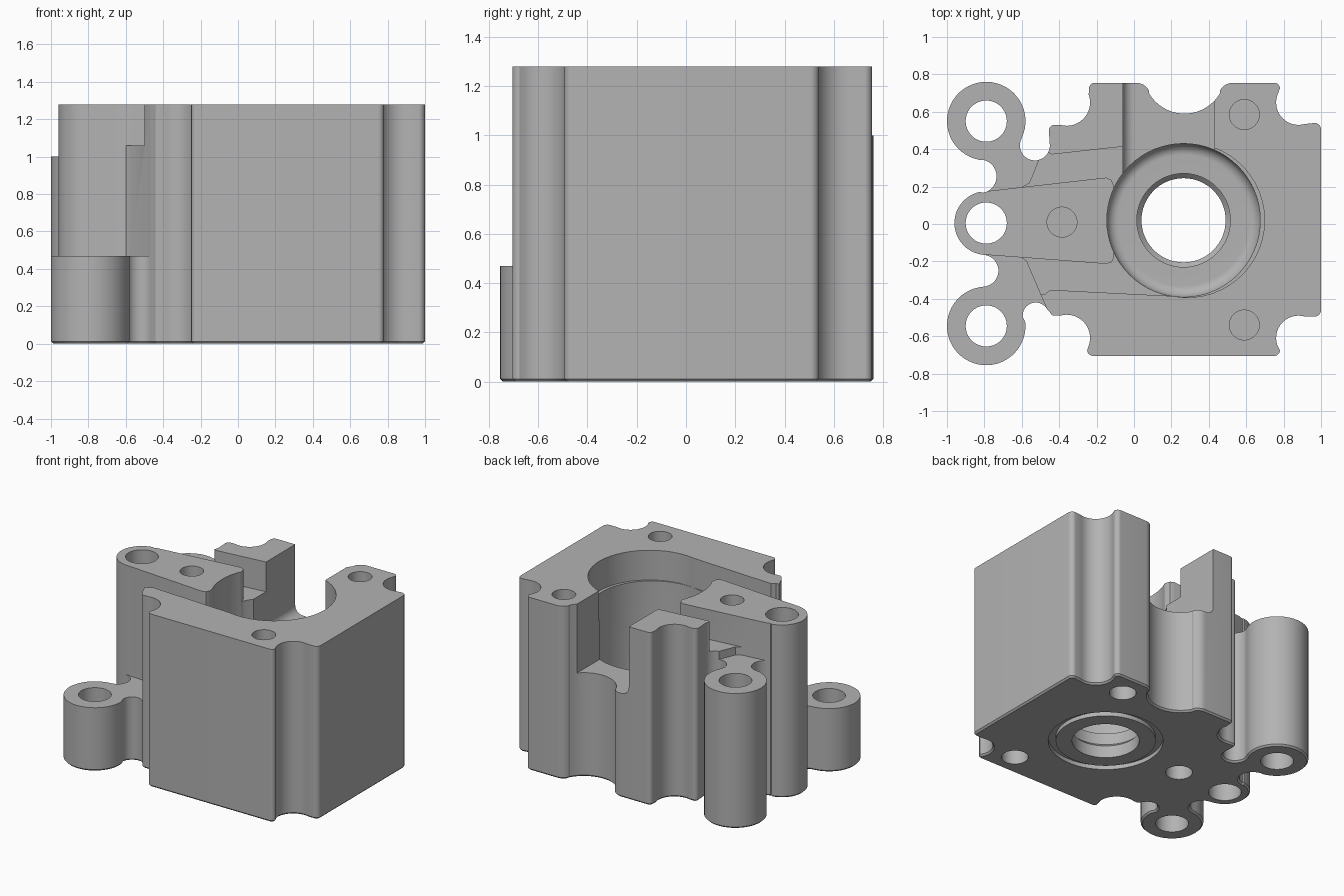
import bpy, bmesh
from math import cos, sin, radians, pi
from mathutils import Vector

cube = bpy.data.objects.get("Cube")
if cube:
    bpy.data.objects.remove(cube)

TOP = 1.28
BORE = (0.265, 0.02)
LUGS = [(-0.79, 0.55), (-0.79, 0.005), (-0.79, -0.545)]
BOLTS = [(0.59, 0.585), (0.59, -0.54), (-0.385, 0.01)]

metal = bpy.data.materials.new("plain grey metal")
metal.use_nodes = True
metal.diffuse_color = (0.45, 0.45, 0.45, 1)
metal.node_tree.nodes["Principled BSDF"].inputs["Base Color"].default_value = (0.45, 0.45, 0.45, 1)


def arc(cx, cy, r, a0, a1):
    n = max(4, int(abs(a1 - a0) / 7))
    angles = [radians(a0 + (a1 - a0) * i / n) for i in range(n + 1)]
    return [(cx + r * cos(a), cy + r * sin(a)) for a in angles]


def finish(name, bm):
    bmesh.ops.recalc_face_normals(bm, faces=bm.faces)
    mesh = bpy.data.meshes.new(name)
    bm.to_mesh(mesh)
    bm.free()
    mesh.materials.append(metal)
    obj = bpy.data.objects.new(name, mesh)
    bpy.context.collection.objects.link(obj)
    return obj


def prism(name, outline, low, high, axis="z", bevel=0):
    """Extrude an outline along z, or an xz profile along y."""
    bm = bmesh.new()
    place = (lambda p: (p[0], p[1], low)) if axis == "z" else (lambda p: (p[0], low, p[1]))
    face = bm.faces.new([bm.verts.new(place(p)) for p in outline])
    base_edges = list(face.edges)
    move = Vector((0, 0, high - low)) if axis == "z" else Vector((0, high - low, 0))
    new = bmesh.ops.extrude_face_region(bm, geom=[face], use_keep_orig=True)["geom"]
    bmesh.ops.translate(bm, verts=[v for v in new if isinstance(v, bmesh.types.BMVert)], vec=move)
    bmesh.ops.recalc_face_normals(bm, faces=bm.faces)
    if bevel:
        bmesh.ops.bevel(bm, geom=base_edges, offset=bevel, segments=1,
                        affect="EDGES", clamp_overlap=False)
    return finish(name, bm)


def lathe(name, centre, profile):
    """Spin a closed (radius, z) profile about a vertical axis."""
    bm = bmesh.new()
    x, y = centre
    verts = [bm.verts.new((x + r, y, z)) for r, z in profile]
    edges = [bm.edges.new((v, verts[i - 1])) for i, v in enumerate(verts)]
    bmesh.ops.spin(bm, geom=verts + edges, cent=(x, y, 0), axis=(0, 0, 1),
                   angle=2 * pi, steps=64, use_duplicate=False)
    bmesh.ops.remove_doubles(bm, verts=bm.verts, dist=1e-5)
    bmesh.ops.dissolve_degenerate(bm, edges=bm.edges, dist=1e-5)
    return finish(name, bm)


def hole(name, centre, r, low, high):
    return prism(name, arc(*centre, r, 0, 352.5), low, high)


# Block outline, anticlockwise: scalloped corners, rear scallop, three lugs
outline = (
    arc(-0.36, -0.61, 0.125, 105, -20) + arc(-0.22, -0.675, 0.03, 180, 270)
    + arc(0.75, -0.675, 0.03, 270, 360) + arc(0.88, -0.61, 0.12, 200, 75)
    + arc(0.965, -0.46, 0.035, 270, 360) + arc(0.965, 0.505, 0.035, 0, 90)
    + arc(0.88, 0.65, 0.12, -75, -200) + arc(0.75, 0.725, 0.03, 0, 90)
    + arc(0.53, 0.675, 0.08, 90, 150) + arc(0.27, 0.81, 0.22, -30, -150)
    + arc(0.01, 0.675, 0.08, 30, 90) + arc(-0.21, 0.725, 0.03, 90, 180)
    + arc(-0.36, 0.65, 0.125, 20, -105) + arc(-0.425, 0.50, 0.03, 90, 180)
    + arc(-0.53, 0.42, 0.08, 10, -195) + arc(*LUGS[0], 0.21, -25, 260)
    + arc(-0.825, 0.255, 0.09, 80, -80) + arc(*LUGS[1], 0.17, 100, 260)
    + arc(-0.81, -0.25, 0.085, 80, -80) + arc(*LUGS[2], 0.21, 100, 365)
    + arc(-0.525, -0.49, 0.07, 185, 25) + arc(-0.425, -0.465, 0.025, 200, 270))
block = prism("pump_block", outline, 0, TOP, bevel=0.012)

cutters = []

# Stepped-down webs around the front and rear lugs
cutters.append(prism("front_web_cut", [
    (-1.1, -0.165), (-0.79, -0.165), (-0.6, -0.179), (-0.575, -0.2),
    (-0.455, -0.48), (-0.455, -0.9), (-1.1, -0.9)], 0.47, 1.5))
cutters.append(prism("rear_web_cut", [
    (-1.1, 0.175), (-0.79, 0.175), (-0.6, 0.197), (-0.56, 0.22),
    (-0.457, 0.47), (-0.457, 0.9), (-1.1, 0.9)], 1.0, 1.5))

# Slots on either side of the central arm
cutters.append(prism("front_slot_cut", [
    (-0.6, -0.179), (-0.15, -0.213), (-0.12, -0.205), (-0.107, -0.18), (-0.107, 0),
    (0.2, 0), (0.2, -0.385), (-0.45, -0.352), (-0.475, -0.375), (-0.6, -0.375)], 1.06, 1.5))
cutters.append(prism("rear_slot_cut", [
    (-0.6, 0.197), (-0.15, 0.248), (-0.12, 0.235), (-0.107, 0.2), (-0.107, 0),
    (0.2, 0), (0.2, 0.415), (-0.05, 0.415), (-0.44, 0.372), (-0.475, 0.39),
    (-0.6, 0.39)], 1.06, 1.5))

# Main bore with rounded floor and a stepped shaft hole
cutters.append(lathe("bore_cut", BORE, [
    (0, -0.1), (0.225, -0.1), (0.225, 0.09), (0.25, 0.115), (0.25, 0.2)]
    + arc(0.35, 0.26, 0.06, -90, 0) + [(0.41, 1.5), (0, 1.5)]))
cutters.append(hole("counterbore_cut", (0.285, 0.02), 0.413, 1.06, 1.5))

# Rear channel with one filleted floor corner
cutters.append(prism("channel_cut", [(-0.06, 1.5)] + arc(0, 0.83, 0.06, 180, 270)
                     + [(0.43, 0.77), (0.43, 1.5)], 0.1, 0.95, axis="y"))

# Seal groove underneath
cutters.append(lathe("seal_groove_cut", BORE, [
    (0.335, -0.1), (0.385, -0.1), (0.385, 0.03), (0.335, 0.03)]))

# Through holes in the lugs, blind bolt holes above and below
for c in LUGS:
    cutters.append(hole("lug_hole_cut", c, 0.11, -0.1, 1.5))
for c in BOLTS:
    cutters.append(hole("top_bolt_cut", c, 0.08, 0.9, 1.5))
    cutters.append(hole("bottom_bolt_cut", c, 0.09, -0.1, 0.4))

# Apply every cut, then drop the cutters
for cutter in cutters:
    cutter.hide_render = True
    mod = block.modifiers.new(cutter.name, "BOOLEAN")
    mod.operation = "DIFFERENCE"
    mod.solver = "EXACT"
    mod.object = cutter
bpy.context.view_layer.update()
graph = bpy.context.evaluated_depsgraph_get()
result = bpy.data.meshes.new_from_object(block.evaluated_get(graph))
block.modifiers.clear()
block.data = result
for cutter in cutters:
    bpy.data.objects.remove(cutter)

bpy.ops.object.select_all(action="DESELECT")
block.select_set(True)
bpy.context.view_layer.objects.active = block
bpy.ops.object.shade_smooth_by_angle(angle=radians(30))
